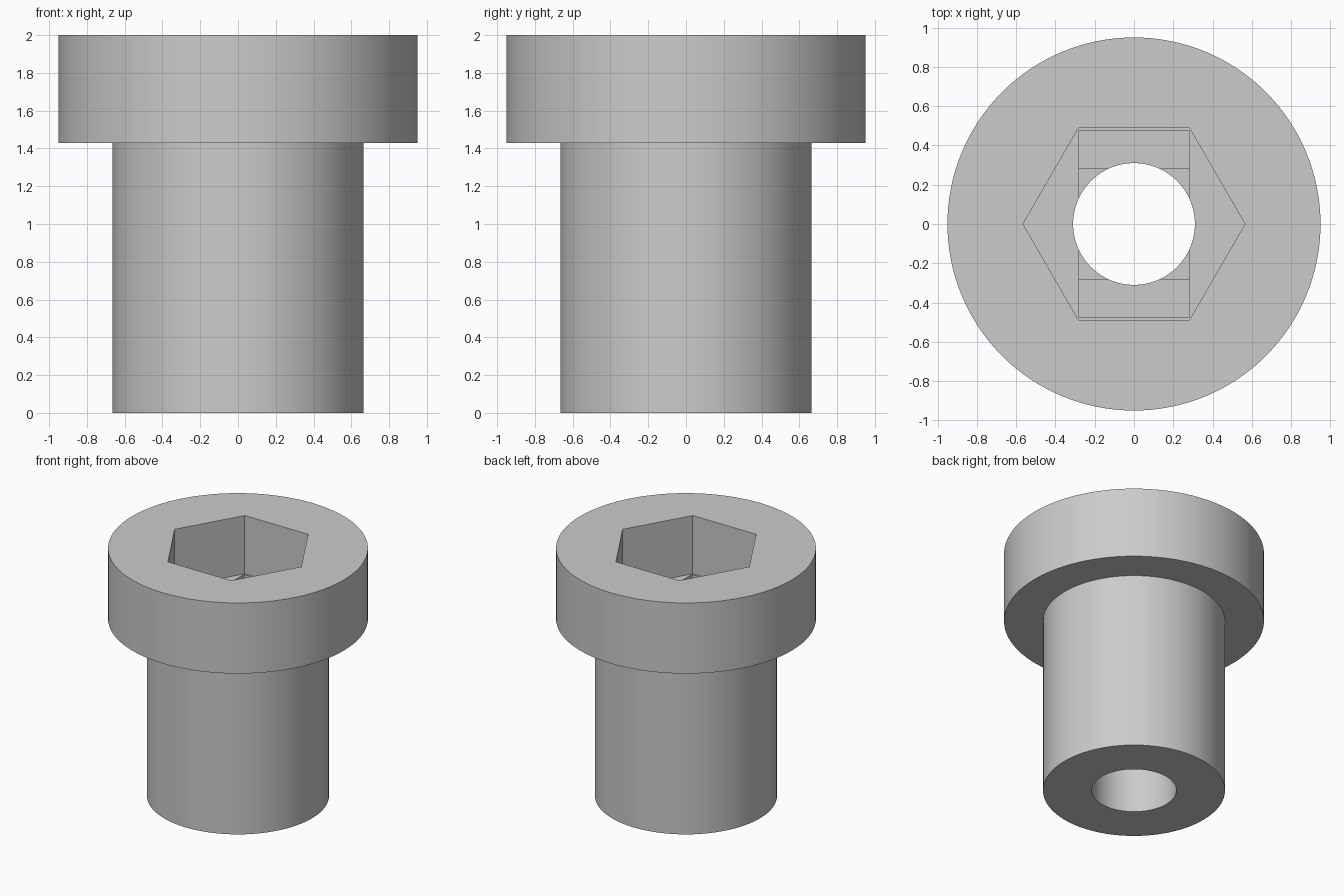
import bpy, bmesh, math

cube = bpy.data.objects.get("Cube")
if cube:
    bpy.data.objects.remove(cube, do_unlink=True)

# Plain grey plastic
grey = bpy.data.materials.new("plain grey")
grey.use_nodes = True
grey.diffuse_color = (0.6, 0.6, 0.6, 1)
grey.node_tree.nodes["Principled BSDF"].inputs["Base Color"].default_value = (0.6, 0.6, 0.6, 1)


def prism(name, outline, z0, z1):
    """Closed prism standing on an outline of (x, y) points."""
    bm = bmesh.new()
    base = bm.faces.new([bm.verts.new((x, y, z0)) for x, y in outline])
    top = bmesh.ops.extrude_face_region(bm, geom=[base])["geom"]
    verts = [g for g in top if isinstance(g, bmesh.types.BMVert)]
    bmesh.ops.translate(bm, verts=verts, vec=(0, 0, z1 - z0))
    bmesh.ops.recalc_face_normals(bm, faces=bm.faces)
    return make_object(name, bm)


def make_object(name, bm):
    mesh = bpy.data.meshes.new(name)
    bm.to_mesh(mesh)
    bm.free()
    obj = bpy.data.objects.new(name, mesh)
    bpy.context.collection.objects.link(obj)
    mesh.materials.append(grey)
    return obj


def ring(radius, sides):
    return [(radius * math.cos(math.tau * i / sides), radius * math.sin(math.tau * i / sides))
            for i in range(sides)]


def box(x, y):
    return [(-x, -y), (x, -y), (x, y), (-x, y)]


# Shank and wide head, turned as one solid
SIDES = 128
bm = bmesh.new()
loops = [[bm.verts.new((x, y, z)) for x, y in ring(r, SIDES)]
         for r, z in ((0.665, 0), (0.665, 1.43), (0.95, 1.43), (0.95, 2))]
for low, high in zip(loops, loops[1:]):
    for i in range(SIDES):
        j = (i + 1) % SIDES
        bm.faces.new((low[i], low[j], high[j], high[i]))
bm.faces.new(loops[0])
bm.faces.new(loops[-1])
bmesh.ops.recalc_face_normals(bm, faces=bm.faces)
body = make_object("flanged_bushing", bm)

# Hexagonal pocket, its two shallow steps and the through bore
cutters = [
    prism("hex_pocket_cutter", ring(0.565, 6), 1.53, 2.2),
    prism("slot_step_cutter", box(0.28, 0.475), 1.49, 1.8),
    prism("square_step_cutter", box(0.28, 0.28), 1.45, 1.7),
    prism("bore_cutter", ring(0.31, 96), -0.2, 2.3),
]
for cutter in cutters:
    cutter.hide_render = True
    cut = body.modifiers.new(cutter.name, "BOOLEAN")
    cut.operation = "DIFFERENCE"
    cut.solver = "EXACT"
    cut.object = cutter

# Apply the cuts, then drop the cutters
bpy.ops.object.select_all(action="DESELECT")
body.select_set(True)
bpy.context.view_layer.objects.active = body
for cutter in cutters:
    bpy.ops.object.modifier_apply(modifier=cutter.name)
    bpy.data.objects.remove(cutter, do_unlink=True)
bpy.ops.object.shade_smooth_by_angle(angle=math.radians(30))
